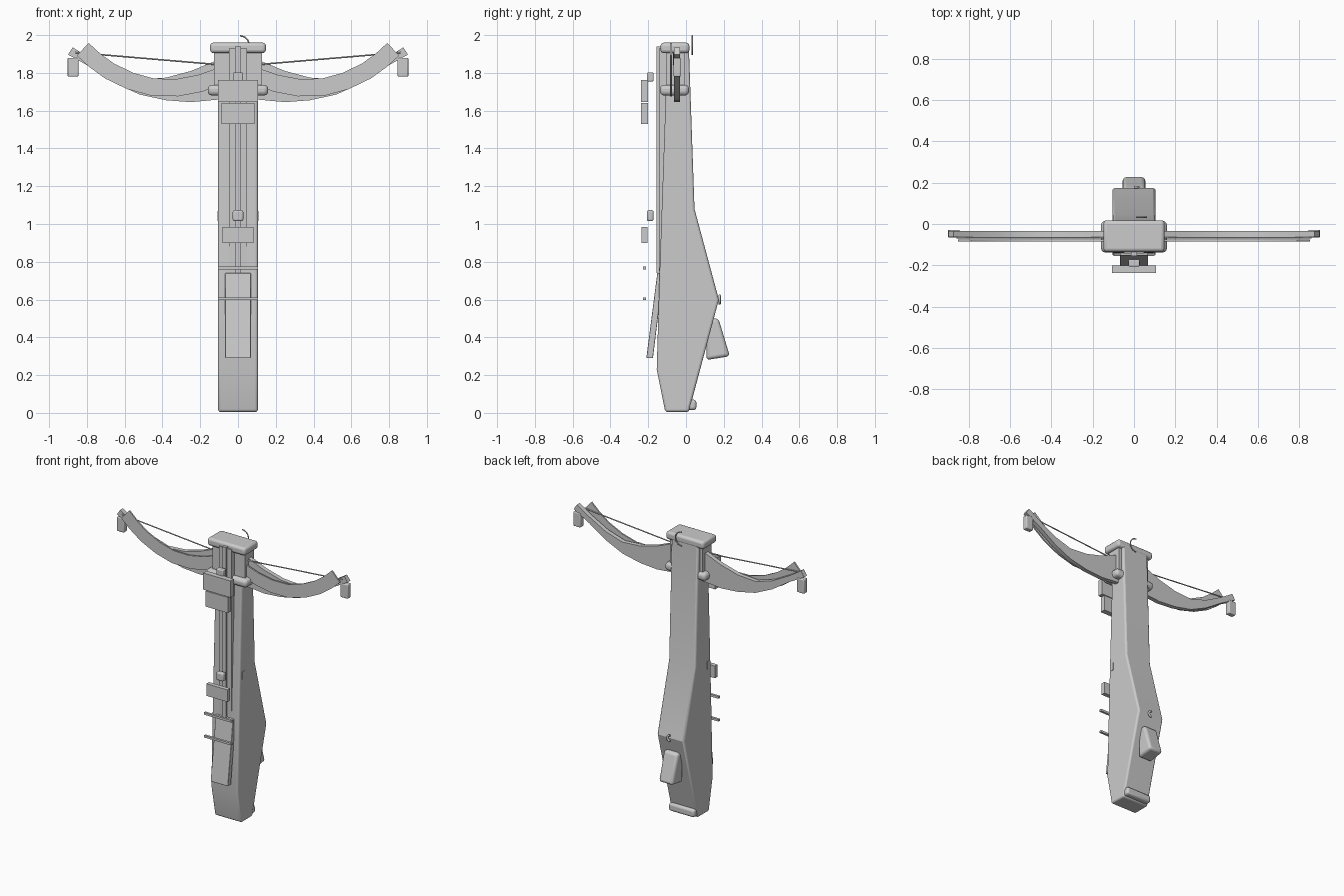
import bpy, bmesh, math
from mathutils import Vector

if "Cube" in bpy.data.objects:
    bpy.data.objects.remove(bpy.data.objects["Cube"])


def finish(name, bm, bevel=0.0, segments=3):
    bmesh.ops.recalc_face_normals(bm, faces=bm.faces)
    me = bpy.data.meshes.new(name)
    bm.to_mesh(me)
    bm.free()
    ob = bpy.data.objects.new(name, me)
    bpy.context.collection.objects.link(ob)
    if bevel:
        m = ob.modifiers.new("bevel", 'BEVEL')
        m.width, m.segments = bevel, segments
        m.limit_method = 'ANGLE'
        m.angle_limit = math.radians(40)
    bpy.ops.object.select_all(action='DESELECT')
    ob.select_set(True)
    bpy.context.view_layer.objects.active = ob
    bpy.ops.object.shade_smooth_by_angle(angle=math.radians(30))
    return ob


def box(name, x, y, z, bevel=0.0):
    bm = bmesh.new()
    bmesh.ops.create_cube(bm, size=1)
    for v in bm.verts:
        v.co = Vector([(a + b) / 2 + c * (b - a) for (a, b), c in zip((x, y, z), v.co)])
    return finish(name, bm, bevel)


def prism(name, pts, lo, hi, axis, bevel=0.0):
    """Extrude a 2D profile along x (points are y,z) or y (points are x,z)."""
    bm = bmesh.new()
    at = (lambda p, d: (d, p[0], p[1])) if axis == 'x' else (lambda p, d: (p[0], d, p[1]))
    a = [bm.verts.new(at(p, lo)) for p in pts]
    b = [bm.verts.new(at(p, hi)) for p in pts]
    bm.faces.new(a)
    bm.faces.new(b[::-1])
    for i in range(len(pts)):
        j = (i + 1) % len(pts)
        bm.faces.new((a[i], b[i], b[j], a[j]))
    return finish(name, bm, bevel)


def wire(name, pts, radius):
    cu = bpy.data.curves.new(name, 'CURVE')
    cu.dimensions = '3D'
    cu.bevel_depth, cu.bevel_resolution, cu.use_fill_caps = radius, 2, True
    s = cu.splines.new('POLY')
    s.points.add(len(pts) - 1)
    for p, c in zip(s.points, pts):
        p.co = (*c, 1)
    ob = bpy.data.objects.new(name, cu)
    bpy.context.collection.objects.link(ob)


def hook(name, c, r, radius):
    wire(name, [(c[0] + r * math.cos(t), c[1], c[2] + r * math.sin(t))
                for t in [math.radians(-90 + 15 * i) for i in range(13)]], radius)


# Stock
prism("stock", [(-0.11, 0.005), (0.015, 0.005), (0.174, 0.6), (0.045, 1.08), (0.015, 1.94),
                (-0.10, 1.94), (-0.108, 1.66), (-0.14, 0.74), (-0.155, 0.23)],
      -0.105, 0.105, 'x', 0.012)

# Rail deck and centre rail
box("rail_deck", (-0.048, 0.048), (-0.143, -0.09), (0.75, 1.93))
box("centre_rail", (-0.015, 0.015), (-0.155, -0.13), (0.74, 1.94))

# Cheek plate and rear grip
prism("cheek_plate", [(-0.152, 0.74), (-0.21, 0.29), (-0.175, 0.29), (-0.137, 0.60), (-0.137, 0.74)],
      -0.068, 0.068, 'x', 0.004)
prism("rear_grip", [(0.11, 0.50), (0.172, 0.50), (0.232, 0.30), (0.108, 0.28)],
      -0.055, 0.055, 'x', 0.018)
box("butt_foot", (-0.1, 0.1), (0.0, 0.055), (0.015, 0.07), 0.015)

# Head: cap, clamp and side columns
box("top_cap", (-0.148, 0.148), (-0.135, 0.018), (1.905, 1.96), 0.017)
box("limb_clamp", (-0.16, 0.16), (-0.138, 0.016), (1.68, 1.737), 0.022)
box("riser", (-0.127, 0.127), (-0.105, -0.005), (1.72, 1.92))

# Bow limbs, front strips, weights and strings
limb = [(0.09, 1.66, 1.875), (0.25, 1.645, 1.81), (0.38, 1.655, 1.775), (0.52, 1.685, 1.765),
        (0.65, 1.745, 1.805), (0.78, 1.83, 1.875)]
strip = [(0.09, 1.785), (0.20, 1.745), (0.32, 1.722), (0.45, 1.724), (0.57, 1.757),
         (0.68, 1.81), (0.76, 1.868), (0.822, 1.925)]
lo_edge, hi_edge = [], []
for i, (x, z) in enumerate(strip):
    a, b = strip[max(i - 1, 0)], strip[min(i + 1, len(strip) - 1)]
    n = Vector((a[1] - b[1], b[0] - a[0])).normalized() * 0.046
    if i == 0:
        n = Vector((0, 0.046))
    lo_edge.append((x - n.x, z - n.y))
    hi_edge.append((x + n.x, z + n.y))
for side, s in (("left", -1), ("right", 1)):
    pts = [(x, a) for x, a, b in limb] + [(0.9, 1.897), (0.875, 1.935)]
    pts += [(x, b) for x, a, b in reversed(limb)]
    prism(side + "_limb", [(s * x, z) for x, z in pts], -0.064, -0.033, 'y')
    prism(side + "_limb_strip", [(s * x, z) for x, z in lo_edge + hi_edge[::-1]],
          -0.084, -0.074, 'y')
    box(side + "_tip_weight", tuple(sorted((s * 0.845, s * 0.902))), (-0.066, -0.028),
        (1.78, 1.88), 0.006)
    wire(side + "_string", [(s * 0.86, -0.066, 1.908), (0, -0.066, 1.835)], 0.004)
    # Small side plates on the stock
    box(side + "_side_plate", tuple(sorted((s * 0.09, s * 0.109))), (-0.106, -0.084),
        (1.015, 1.07))

# Sight blocks and crossbars in front of the rail
for name, w, y0, y1, z0, z1, bev in [
        ("upper_sight", 0.107, -0.238, -0.20, 1.645, 1.762, 0),
        ("lower_sight", 0.087, -0.238, -0.20, 1.53, 1.64, 0),
        ("mid_sight", 0.083, -0.235, -0.205, 0.9, 0.985, 0),
        ("upper_post", 0.027, -0.207, -0.172, 1.755, 1.802, 0.006),
        ("lower_post", 0.028, -0.207, -0.172, 1.015, 1.073, 0.01),
        ("upper_crossbar", 0.106, -0.228, -0.212, 0.758, 0.774, 0),
        ("lower_crossbar", 0.106, -0.228, -0.212, 0.597, 0.612, 0)]:
    box(name, (-w, w), (y0, y1), (z0, z1), bev)

# Sling hooks
hook("top_hook", (0.01, 0.033, 1.947), 0.049, 0.004)
hook("rear_hook", (0.0, 0.178, 0.6), 0.02, 0.007)
